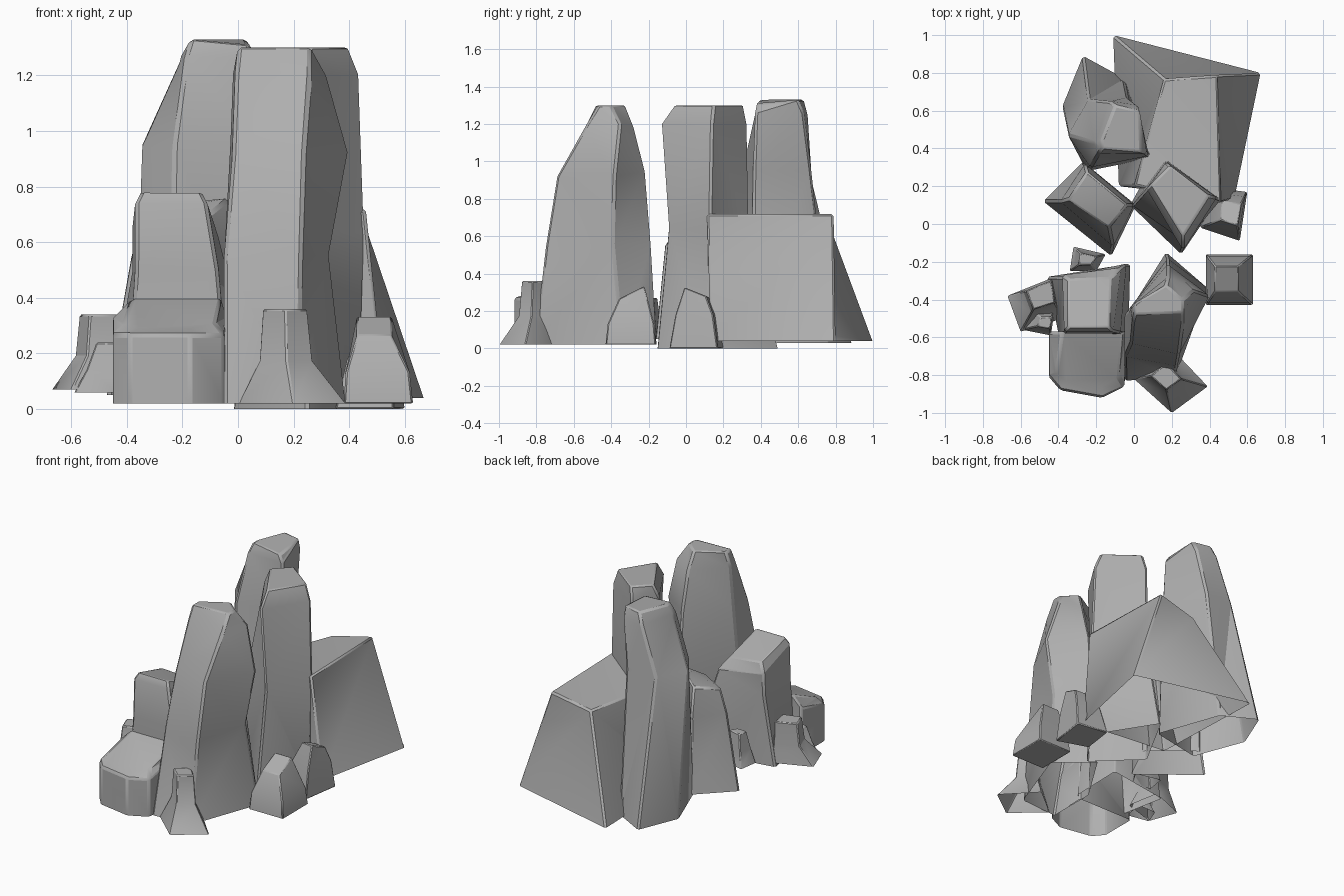
import bpy
import bmesh

default_cube = bpy.data.objects.get("Cube")
if default_cube:
    bpy.data.objects.remove(default_cube, do_unlink=True)

# One plain stone colour
stone = bpy.data.materials.new("grey_stone")
stone.use_nodes = True
stone_colour = (.43, .43, .43, 1)
stone.diffuse_color = stone_colour
shader = next(n for n in stone.node_tree.nodes if n.type == 'BSDF_PRINCIPLED')
shader.inputs["Base Color"].default_value = stone_colour
shader.inputs["Roughness"].default_value = .9


def shrink(points, centre, factor, tilt=0):
    """Copy of a ring pulled towards a new centre, optionally tilted along y."""
    mean_x = sum(p[0] for p in points) / len(points)
    mean_y = sum(p[1] for p in points) / len(points)
    return [(centre[0] + (p[0] - mean_x) * factor,
             centre[1] + (p[1] - mean_y) * factor,
             (p[1] - mean_y) * factor * tilt) for p in points]


def rock(name, rings, closed=False, bevel=.012):
    """Loft a faceted boulder through rings of (height, corners).

    A corner may carry a third value, which lifts or lowers it.
    """
    bm = bmesh.new()
    layers = []
    for height, corners in rings:
        layers.append([bm.verts.new((c[0], c[1], height + sum(c[2:])))
                       for c in corners])
    for lower, upper in zip(layers, layers[1:]):
        count = len(lower)
        for i in range(count):
            j = (i + 1) % count
            bm.faces.new((lower[i], lower[j], upper[j], upper[i]))
    bm.faces.new(layers[-1])
    if closed:
        bm.faces.new(layers[0][::-1])
    bmesh.ops.triangulate(bm, faces=[f for f in bm.faces if len(f.verts) == 4])
    bmesh.ops.recalc_face_normals(bm, faces=bm.faces[:])
    mesh = bpy.data.meshes.new(name)
    bm.to_mesh(mesh)
    bm.free()
    mesh.materials.append(stone)
    obj = bpy.data.objects.new(name, mesh)
    bpy.context.collection.objects.link(obj)

    # Worn edges
    wear = obj.modifiers.new("worn_edges", 'BEVEL')
    wear.width = bevel
    wear.segments = 1
    wear.limit_method = 'ANGLE'
    wear.angle_limit = .6
    bpy.ops.object.select_all(action='DESELECT')
    obj.select_set(True)
    bpy.context.view_layer.objects.active = obj
    bpy.ops.object.shade_smooth_by_angle(angle=.5)


def small_rock(name, base_z, base, top_z, centre, factor, girth,
               waist=.45, tilt=0, closed=False):
    """Little stone: base, waist of the given girth, and a narrow top."""
    middle = base_z + (top_z - base_z) * waist
    mean = [sum(p[k] for p in base) / len(base) for k in (0, 1)]
    blend = (1 - girth) / (1 - factor)
    waist_centre = [mean[k] + (centre[k] - mean[k]) * blend for k in (0, 1)]
    rock(name, [(base_z, base),
                (middle, shrink(base, waist_centre, girth)),
                (top_z, shrink(base, centre, factor, tilt))], closed, bevel=.006)


# Wide block at the back
rock("back_block", [
    (.04, [(-.08, .2), (.53, .13), (.67, .8), (-.11, 1)]),
    (.72, [(0, .2, -.03), (.46, .11), (.44, .79), (.16, .77, -.06)]),
])

# Three tall pillars
rock("back_pillar", [
    (.03, [(-.25, .28), (.1, .35), (-.05, .77), (-.27, .89), (-.38, .62)]),
    (.95, [(-.23, .3), (.08, .36), (-.03, .67), (-.24, .66), (-.35, .47)]),
    (1.26, [(-.19, .37), (.07, .37), (.02, .63), (-.13, .65), (-.21, .43)]),
    (1.33, [(-.17, .4), (.04, .38, -.02), (.03, .6), (-.1, .63), (-.17, .45)]),
])
rock("middle_pillar", [
    (0, [(.25, -.16), (.44, .12), (.2, .5), (-.02, .1)]),
    (.63, [(.27, -.1), (.46, .13), (.17, .34), (-.01, .1)]),
    (1.2, [(.26, -.14), (.44, .14), (.17, .33), (.06, .18)]),
    (1.3, [(.26, -.07), (.4, .15), (.19, .31), (.09, .21)]),
])
rock("front_pillar", [
    (.02, [(-.05, -.83), (.22, -.81), (.39, -.34), (.17, -.15), (-.05, -.5)]),
    (.55, [(-.05, -.7), (.23, -.75), (.33, -.39), (.18, -.18), (-.05, -.48)]),
    (.92, [(-.02, -.63), (.24, -.69), (.4, -.38), (.18, -.21), (-.03, -.46)]),
    (1.2, [(-.01, -.52), (.26, -.53), (.32, -.35), (.18, -.28), (-.02, -.44)]),
    (1.3, [(0, -.48), (.26, -.47), (.26, -.4), (.17, -.32), (0, -.42)]),
])

# Medium boulders on the left of the group
rock("left_boulder", [
    (.05, [(-.12, -.17), (.01, .1), (-.27, .33), (-.48, .12)]),
    (.55, [(-.11, -.12), (0, .1), (-.26, .32), (-.39, .12)]),
    (.74, [(-.13, -.02, -.06), (-.03, .1, .02), (-.25, .28), (-.35, .13, -.04)]),
])
rock("square_boulder", [
    (.05, [(-.4, -.58), (-.03, -.59), (-.02, -.21), (-.46, -.28)]),
    (.5, [(-.37, -.58), (-.07, -.58), (-.04, -.21), (-.38, -.28)]),
    (.74, [(-.37, -.57), (-.11, -.57), (-.07, -.23, -.12), (-.38, -.27, -.09)]),
    (.78, [(-.35, -.55), (-.13, -.55), (-.12, -.28, -.09), (-.35, -.29, -.07)]),
])
kerb = [(-.45, -.81), (-.39, -.88), (-.17, -.92), (-.05, -.86), (-.04, -.57), (-.45, -.57)]
rock("front_boulder", [
    (.02, kerb),
    (.27, [(x, y, .06 if y > -.6 else 0) for x, y in kerb]),
    (.39, [(-.41, -.78, -.08), (-.36, -.83, -.1), (-.17, -.86, -.1),
           (-.08, -.81, -.08), (-.06, -.57, .01), (-.38, -.57, .01)]),
])

# Small stones around the foot
small_rock("front_stone", .02, [(.2, -1), (.39, -.86), (.2, -.66), (0, -.82)],
           .36, (.17, -.81), .42, .5)
small_rock("right_front_stone", .02, [(.38, -.43), (.63, -.43), (.63, -.16), (.38, -.16)],
           .3, (.49, -.29), .5, .92, waist=.4, tilt=.5, closed=True)
small_rock("right_back_stone", 0, [(.35, -.02), (.56, -.09), (.6, .17), (.38, .2)],
           .3, (.51, .06), .45, .78, waist=.6, tilt=-.4, closed=True)
small_rock("left_stone", .07, [(-.67, -.38), (-.6, -.57), (-.38, -.5), (-.42, -.28)],
           .34, (-.49, -.38), .53, .6)
small_rock("left_front_stone", .06, [(-.59, -.56), (-.44, -.59), (-.42, -.45), (-.55, -.45)],
           .24, (-.47, -.52), .45, .7)
small_rock("left_back_stone", .06, [(-.34, -.25), (-.2, -.25), (-.15, -.16), (-.32, -.12)],
           .27, (-.25, -.19), .5, .75)
